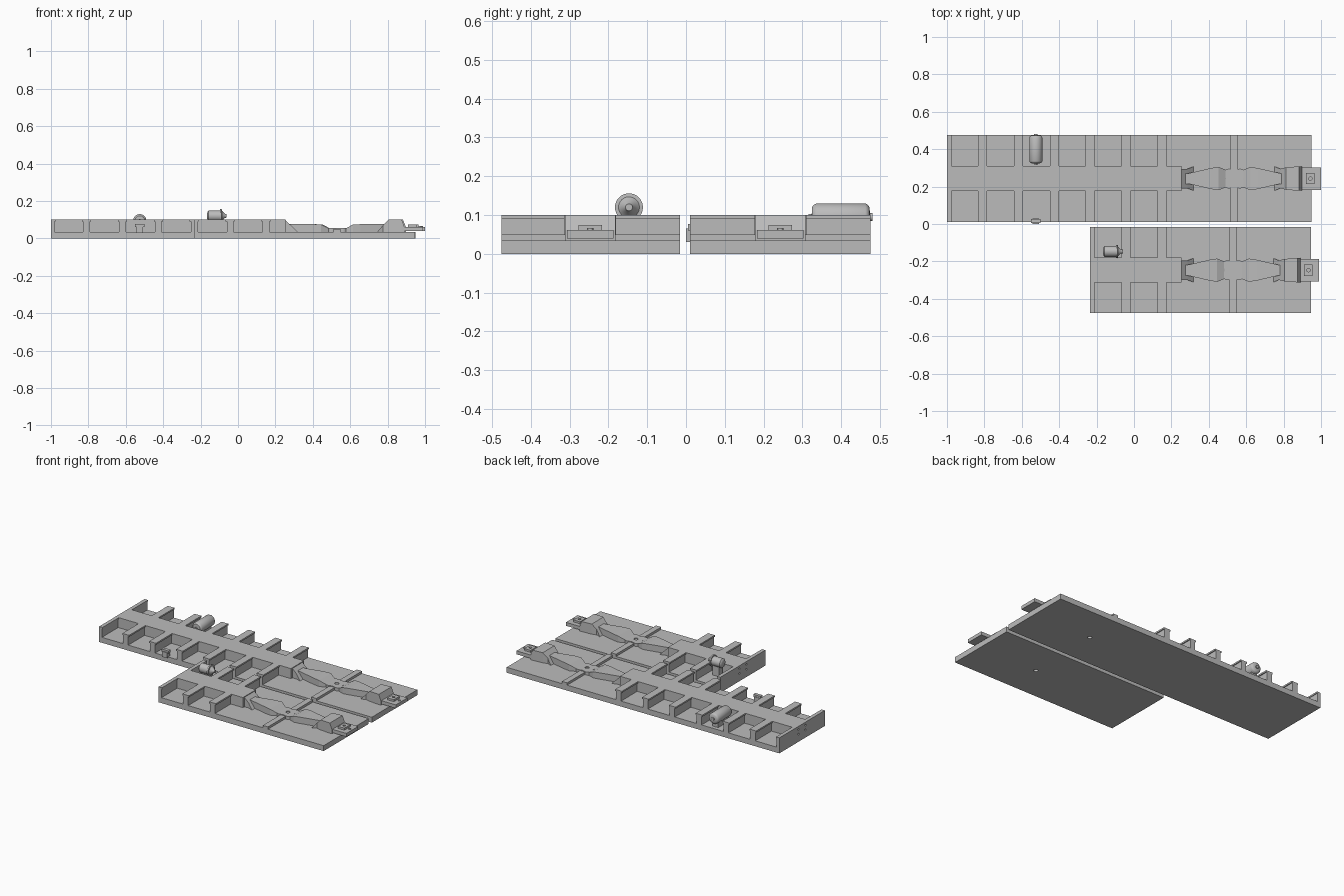
import bpy, bmesh, math
from mathutils import Vector, Matrix

if "Cube" in bpy.data.objects:
    bpy.data.objects.remove(bpy.data.objects["Cube"])

grey = bpy.data.materials.new("plain grey")
grey.diffuse_color = (0.5, 0.5, 0.5, 1)
grey.use_nodes = True
grey.node_tree.nodes["Principled BSDF"].inputs["Base Color"].default_value = grey.diffuse_color


def finish(name, bm):
    bmesh.ops.recalc_face_normals(bm, faces=bm.faces[:])
    me = bpy.data.meshes.new(name)
    bm.to_mesh(me)
    bm.free()
    me.materials.append(grey)
    ob = bpy.data.objects.new(name, me)
    bpy.context.collection.objects.link(ob)
    return ob


def box(name, x0, x1, y0, y1, z0, z1):
    bm = bmesh.new()
    bmesh.ops.create_cube(bm, size=1)
    for v in bm.verts:
        v.co = Vector(((x0 + x1) / 2 + v.co.x * (x1 - x0),
                       (y0 + y1) / 2 + v.co.y * (y1 - y0),
                       (z0 + z1) / 2 + v.co.z * (z1 - z0)))
    return finish(name, bm)


def loft(name, cy, stations, base=0.03):
    """Solid of rectangular sections: (x, half width, top height)."""
    bm = bmesh.new()
    rings = [[bm.verts.new((x, cy + s * w, z)) for s, z in
              ((-1, base), (1, base), (1, top), (-1, top))] for x, w, top in stations]
    for a, b in zip(rings, rings[1:]):
        for i in range(4):
            j = (i + 1) % 4
            bm.faces.new((a[i], a[j], b[j], b[i]))
    bm.faces.new(rings[0])
    bm.faces.new(rings[-1])
    return finish(name, bm)


def prism(name, outline, z0, z1):
    bm = bmesh.new()
    f = bm.faces.new([bm.verts.new((x, y, z0)) for x, y in outline])
    r = bmesh.ops.extrude_face_region(bm, geom=[f])
    for v in r["geom"]:
        if isinstance(v, bmesh.types.BMVert):
            v.co.z = z1
    return finish(name, bm)


def lathe(name, profile, origin, axis, seg=32):
    """Turned part: (distance along axis, radius) pairs."""
    bm = bmesh.new()
    rot = Vector((0, 0, 1)).rotation_difference(Vector(axis)).to_matrix().to_4x4()
    m = Matrix.Translation(origin) @ rot
    rings = [[bm.verts.new(m @ Vector((r * math.cos(2 * math.pi * i / seg),
                                       r * math.sin(2 * math.pi * i / seg), d)))
              for i in range(seg)] for d, r in profile]
    for a, b in zip(rings, rings[1:]):
        for i in range(seg):
            j = (i + 1) % seg
            bm.faces.new((a[i], a[j], b[j], b[i]))
    bm.faces.new(rings[0])
    bm.faces.new(rings[-1])
    ob = finish(name, bm)
    for p in ob.data.polygons:
        p.use_smooth = len(p.vertices) == 4
    bpy.ops.object.select_all(action='DESELECT')
    ob.select_set(True)
    bpy.context.view_layer.objects.active = ob
    bpy.ops.object.shade_smooth_by_angle(angle=math.radians(35))
    return ob


def drill(ob, r, start, length, axis):
    cutter = lathe("drill_cutter", [(0, r), (length, r)], start, axis, 20)
    cutter.hide_render = True
    cutter.hide_set(True)
    mod = ob.modifiers.new("hole", 'BOOLEAN')
    mod.object = cutter
    mod.solver = 'EXACT'


def underframe(label, x0, x1, y0, y1, cy, pivot, tip):
    floor, deck, half = 0.035, 0.1, 0.067
    plate = box(label + "_floor_plate", x0, x1, y0, y1, 0, floor)
    drill(plate, 0.013, (pivot, cy, -0.02), 0.1, (0, 0, 1))
    # Raised centre sill and end wall
    box(label + "_centre_sill", x0 + 0.01, 0.255, cy - half, cy + half, 0.03, deck)
    wall = box(label + "_end_wall", x0, x0 + 0.02, y0, y1, 0.03, deck)
    for dy in (-0.035, 0.035):
        for z in (0.05, 0.08):
            drill(wall, 0.006, (x0 - 0.01, cy + dy, z), 0.018, (1, 0, 0))
    # Cross ribs with wider top flanges
    for k in range(6):
        x = 0.15 - 0.192 * k
        if x < x0 + 0.05:
            continue
        for a, b in ((y0, cy - half + 0.005), (cy + half - 0.005, y1)):
            box(label + "_rib_web", x - 0.018, x + 0.018, a, b, 0.03, 0.092)
            box(label + "_rib_flange", x - 0.024, x + 0.024, a, b, 0.09, deck)
    for a, b in ((y0, cy - half), (cy + half, y1)):
        box(label + "_end_flange", x0, x0 + 0.024, a, b, 0.09, deck)
    # Bolster across the floor
    box(label + "_bolster", pivot - 0.02, pivot + 0.017, y0, y1, 0.03, 0.05)
    # Flared ramps at both ends of the low sill
    loft(label + "_inner_ramp", cy, [(0.25, 0.052, deck), (0.285, 0.052, 0.068),
                                     (0.318, 0.064, floor)])
    loft(label + "_outer_ramp", cy, [(pivot + 0.215, 0.064, floor),
                                     (pivot + 0.245, 0.052, 0.07),
                                     (pivot + 0.275, 0.06, deck),
                                     (pivot + 0.345, 0.065, deck),
                                     (pivot + 0.36, 0.065, 0.062)])
    # Low tapered sills either side of the pivot
    for s in (-1, 1):
        loft(label + "_low_sill", cy, [(pivot + s * d, w, z) for d, w, z in (
            (0.265, 0.028, 0.076), (0.245, 0.028, 0.076), (0.125, 0.056, 0.076),
            (0.085, 0.062, 0.074), (0.035, 0.042, 0.048))])
    # Scalloped pivot pad with hole
    outline = []
    for i in range(48):
        t = 2 * math.pi * i / 48
        r = 0.056 - 0.01 * math.cos(4 * t)
        outline.append((pivot + r * math.cos(t), cy + r * math.sin(t)))
    pad = prism(label + "_pivot_pad", outline, 0.03, 0.055)
    drill(pad, 0.013, (pivot, cy, 0), 0.1, (0, 0, 1))
    # Coupler pocket and lid
    box(label + "_coupler_pocket", tip - 0.13, tip, cy - 0.06, cy + 0.06, 0.04, 0.062)
    lid = box(label + "_coupler_lid", tip - 0.08, tip - 0.035,
              cy - 0.03, cy + 0.03, 0.06, 0.075)
    drill(lid, 0.009, (tip - 0.057, cy, 0.064), 0.03, (0, 0, 1))
    lathe(label + "_coupler_pin", [(0, 0.008), (0.012, 0.008)],
          (tip - 0.018, cy, 0.055), (0, 0, 1), 16)


underframe("long", -1.0, 0.95, 0.01, 0.475, 0.243, 0.537, 1.0)
underframe("short", -0.235, 0.945, -0.475, -0.015, -0.247, 0.53, 0.99)

# Air tank across the long frame, on its stand
lathe("air_tank", [(0, 0.008), (0.008, 0.008), (0.009, 0.026), (0.014, 0.032),
                   (0.02, 0.035), (0.146, 0.035), (0.152, 0.032), (0.157, 0.025),
                   (0.158, 0.01), (0.164, 0.01)], (-0.525, 0.316, 0.095), (0, 1, 0))
box("tank_stand", -0.545, -0.505, 0.345, 0.45, 0.03, 0.09)
# Control valve on the opposite side
box("valve_body", -0.542, -0.508, 0.0, 0.03, 0.03, 0.065)
box("valve_cap", -0.55, -0.5, 0.005, 0.027, 0.06, 0.077)
# Brake cylinder on the short frame, on its stand
lathe("brake_cylinder", [(0, 0.014), (0.002, 0.022), (0.008, 0.029), (0.068, 0.029),
                         (0.069, 0.036), (0.078, 0.036), (0.079, 0.027), (0.094, 0.012),
                         (0.104, 0.009)], (-0.165, -0.147, 0.12), (1, 0, 0))
box("cylinder_stand", -0.145, -0.1, -0.165, -0.13, 0.03, 0.105)
